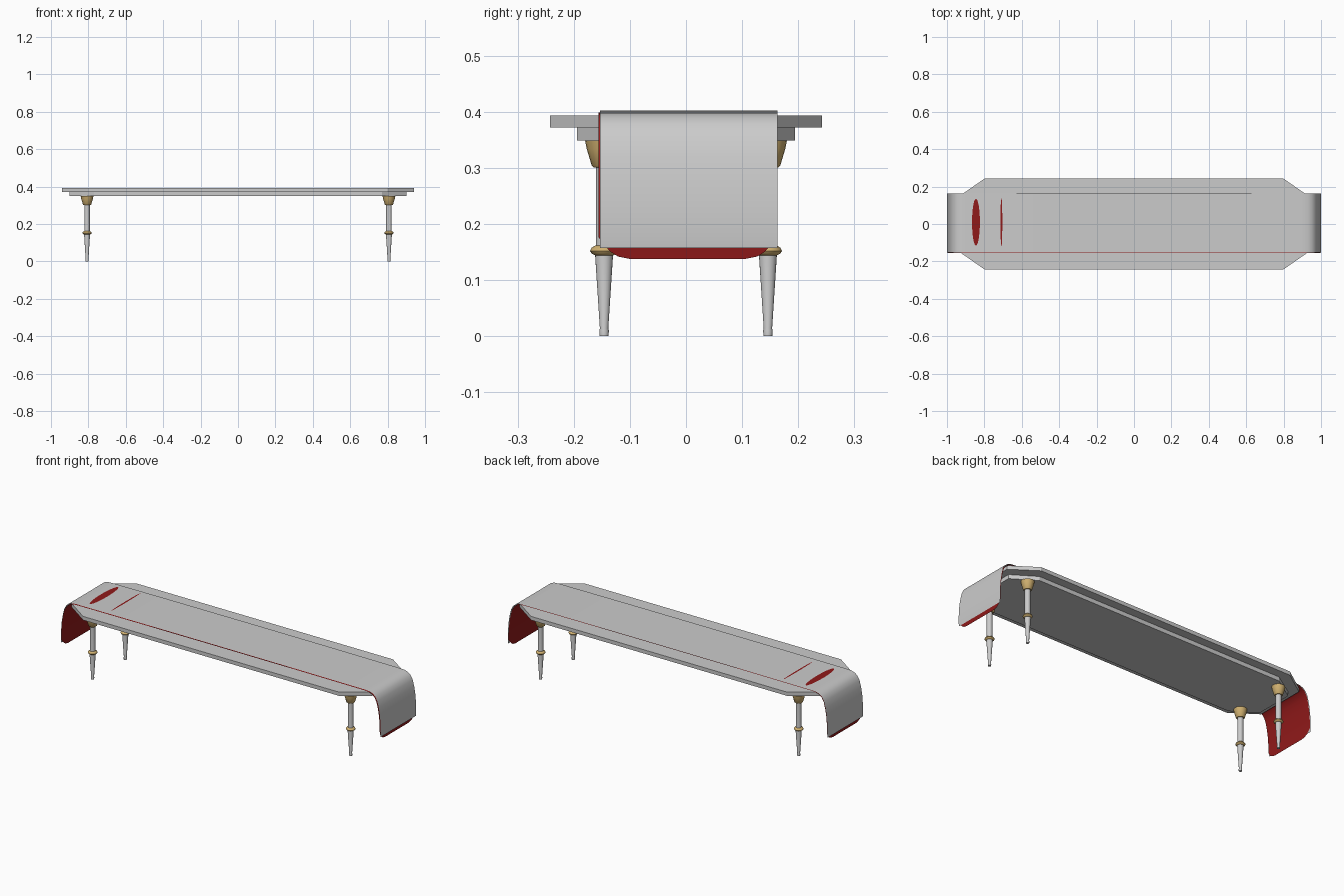
import bpy, math

if "Cube" in bpy.data.objects:
    bpy.data.objects.remove(bpy.data.objects["Cube"])

def material(name, col):
    m = bpy.data.materials.new(name)
    m.diffuse_color = (*col, 1)
    m.use_nodes = True
    m.node_tree.nodes["Principled BSDF"].inputs["Base Color"].default_value = m.diffuse_color
    return m

gold = material("gold", (0.62, 0.43, 0.16))
red = material("red", (0.28, 0.01, 0.01))

def add(name, verts, faces, mat=None, smooth=True):
    me = bpy.data.meshes.new(name)
    me.from_pydata(verts, [], faces)
    me.update()
    ob = bpy.data.objects.new(name, me)
    bpy.context.collection.objects.link(ob)
    if mat:
        me.materials.append(mat)
    if smooth:
        bpy.ops.object.select_all(action='DESELECT')
        ob.select_set(True)
        bpy.context.view_layer.objects.active = ob
        bpy.ops.object.shade_smooth_by_angle(angle=math.radians(35))
    return ob

def slab(name, lx, cx, wy, cy, z0, z1):
    # board with cut corners: half length lx, long edge ends at cx
    o = [(lx, -cy), (lx, cy), (cx, wy), (-cx, wy),
         (-lx, cy), (-lx, -cy), (-cx, -wy), (cx, -wy)]
    n = len(o)
    v = [(x, y, z) for z in (z0, z1) for x, y in o]
    f = [tuple(reversed(range(n))), tuple(range(n, 2 * n))]
    f += [(i, (i + 1) % n, n + (i + 1) % n, n + i) for i in range(n)]
    add(name, v, f, smooth=False)

def lathe(name, prof, x, y, mat=None, n=20):
    v = [(x + r * math.cos(2 * math.pi * i / n), y + r * math.sin(2 * math.pi * i / n), z)
         for r, z in prof for i in range(n)]
    f = [(j * n + i, j * n + (i + 1) % n, (j + 1) * n + (i + 1) % n, (j + 1) * n + i)
         for j in range(len(prof) - 1) for i in range(n)]
    f += [tuple(reversed(range(n))), tuple(range(len(v) - n, len(v)))]
    add(name, v, f, mat)

def cloth(name, half, y0, y1, mat=None):
    # half: (x, z, inset) from the middle to the hem; mirrored to the other end
    path = [(-x, z, i) for x, z, i in reversed(half[1:])] + half
    cols = 6
    v = [(x, y0 + i + (y1 - y0 - 2 * i) * c / cols, z) for x, z, i in path for c in range(cols + 1)]
    w = cols + 1
    f = [(r * w + c, (r + 1) * w + c, (r + 1) * w + c + 1, r * w + c + 1)
         for r in range(len(path) - 1) for c in range(cols)]
    add(name, v, f, mat)

# table top in two layers
slab("table_top", 0.94, 0.80, 0.242, 0.145, 0.372, 0.393)
slab("under_frame", 0.90, 0.77, 0.194, 0.11, 0.349, 0.372)

# runner draped over both ends, with a red lining beneath
drape = [(0, .402), (.5, .4015), (.9, .400), (.93, .398), (.95, .391), (.966, .378),
         (.979, .355), (.988, .32), (.995, .28), (.999, .23), (1.0, .18), (.998, .157)]
cloth("runner", [(x, z, 0) for x, z in drape], -0.153, 0.163)
lining = [(x - (.004 if x > .9 else 0), z - .003, 0) for x, z in drape[:-1]]
lining += [(.994, .165, .008), (.993, .15, .022), (.992, .142, .035), (.992, .138, .055)]
cloth("runner_lining", lining, -0.156, 0.162, red)

# lining showing through the runner
for k, (cx, rx, ry) in enumerate([(-0.845, 0.021, 0.125), (-0.709, 0.005, 0.13)]):
    n = 24
    pts = [(cx + rx * math.cos(2 * math.pi * i / n), 0.01 + ry * math.sin(2 * math.pi * i / n), 0.4025)
           for i in range(n)]
    add(f"lining_patch_{k + 1}", pts, [tuple(range(n))], red, False)

# four turned legs with gold sockets and rings
for sx, xn in ((-1, "left"), (1, "right")):
    for sy, yn in ((-1, "front"), (1, "back")):
        x, y = sx * 0.807, sy * 0.146
        tag = f"{yn}_{xn}"
        lathe(f"leg_{tag}", [(.008, 0), (.0085, .010), (.0075, .014), (.016, .145),
                             (.0145, .16), (.0145, .31)], x, y)
        lathe(f"leg_ring_{tag}", [(.016, .144), (.022, .147), (.025, .152),
                                  (.022, .158), (.015, .162)], x, y, gold)
        lathe(f"leg_socket_{tag}", [(.019, .301), (.022, .304), (.031, .334),
                                    (.034, .349)], x, y, gold)
